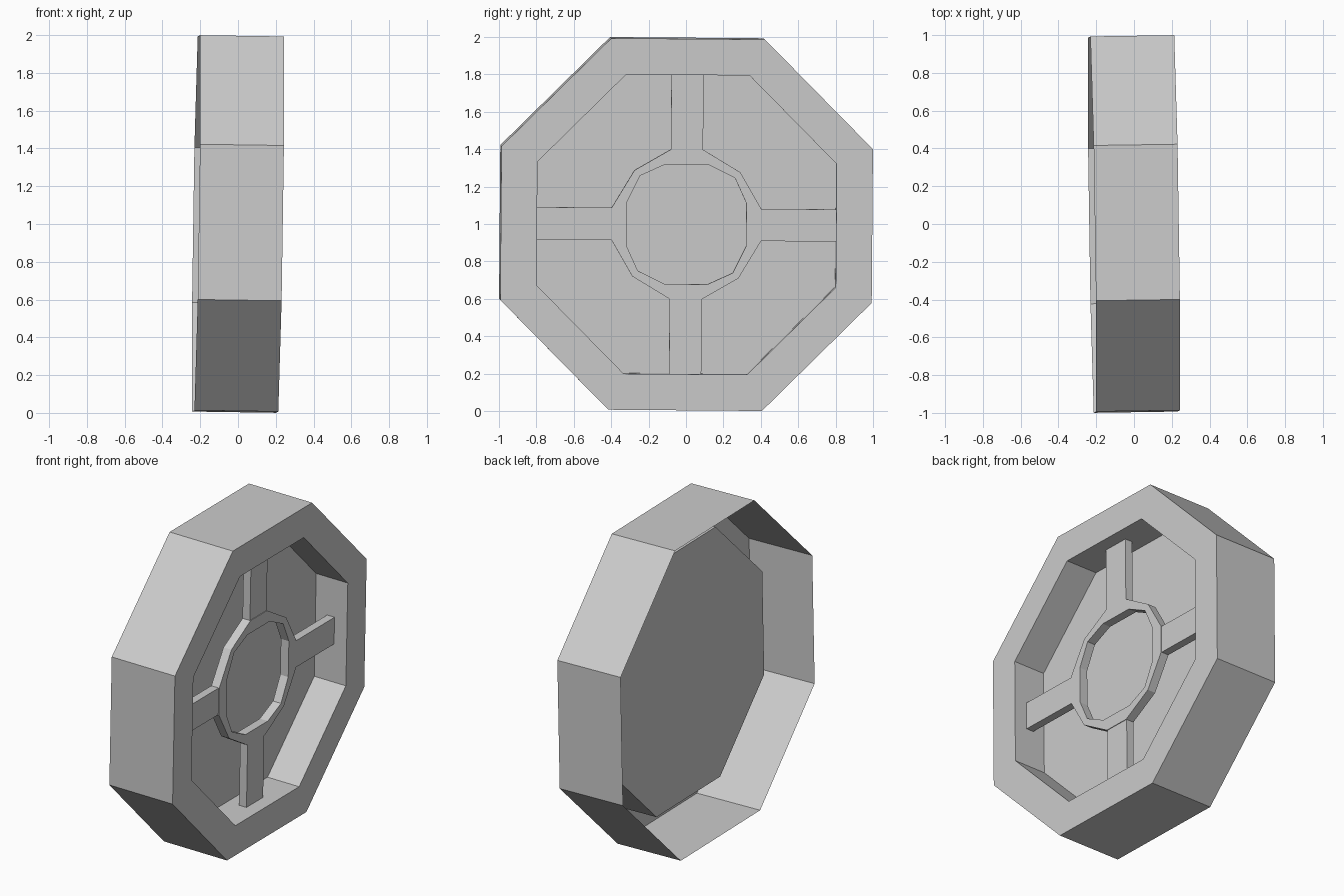
import bpy, bmesh, math
from mathutils import Matrix

if "Cube" in bpy.data.objects:
    bpy.data.objects.remove(bpy.data.objects["Cube"])

# slight lean of the whole wheel, whose axle runs along x
LEAN = (Matrix.Translation((0, 0, 1)) @ Matrix.Rotation(0.015, 4, 'Z')
        @ Matrix.Rotation(0.015, 4, 'Y') @ Matrix.Rotation(-0.008, 4, 'X'))


def quarter_repeat(points):
    """Repeat the (y, z) points of one quarter around the axle."""
    ring = []
    for k in range(4):
        c, s = round(math.cos(k * math.pi / 2)), round(math.sin(k * math.pi / 2))
        ring += [(c * y - s * z, s * y + c * z) for y, z in points]
    return ring


def lofted(name, loops, cap=False):
    """Join successive (x, outline) loops with quads, optionally capping the last."""
    bm = bmesh.new()
    rings = [[bm.verts.new((x, y, z)) for y, z in outline] for x, outline in loops]
    n = len(rings[0])
    for a, b in zip(rings, rings[1:]):
        for i in range(n):
            j = (i + 1) % n
            bm.faces.new((a[i], a[j], b[j], b[i]))
    if cap:
        bm.faces.new(rings[-1])
    mesh = bpy.data.meshes.new(name)
    bm.to_mesh(mesh)
    bm.free()
    obj = bpy.data.objects.new(name, mesh)
    bpy.context.collection.objects.link(obj)
    obj.matrix_world = LEAN
    return obj


# octagonal shell: open back, front rim, recessed disc
outer = quarter_repeat([(0.993, -0.411), (0.993, 0.411)])
inner = quarter_repeat([(0.80, -0.33), (0.80, 0.33)])
lofted("wheel_shell", [(-0.222, outer), (0.222, outer), (0.222, inner), (0.0, inner)], cap=True)

# raised twelve-sided hub ring
hub_out = quarter_repeat([(0.40, -0.086), (0.40, 0.086), (0.287, 0.28)])
hub_in = quarter_repeat([(0.32, -0.115), (0.32, 0.115), (0.258, 0.25)])
lofted("hub_ring", [(0.082, hub_out), (0.138, hub_out), (0.138, hub_in), (0.082, hub_in)])

# four flat spokes from hub to rim
for k in range(4):
    bar = [(0.40, -0.086), (0.80, -0.086), (0.80, 0.086), (0.40, 0.086)]
    spoke = lofted(f"spoke_{k + 1}", [(0.082, bar), (0.134, bar)], cap=True)
    spoke.matrix_world = LEAN @ Matrix.Rotation(k * math.pi / 2, 4, 'X')
